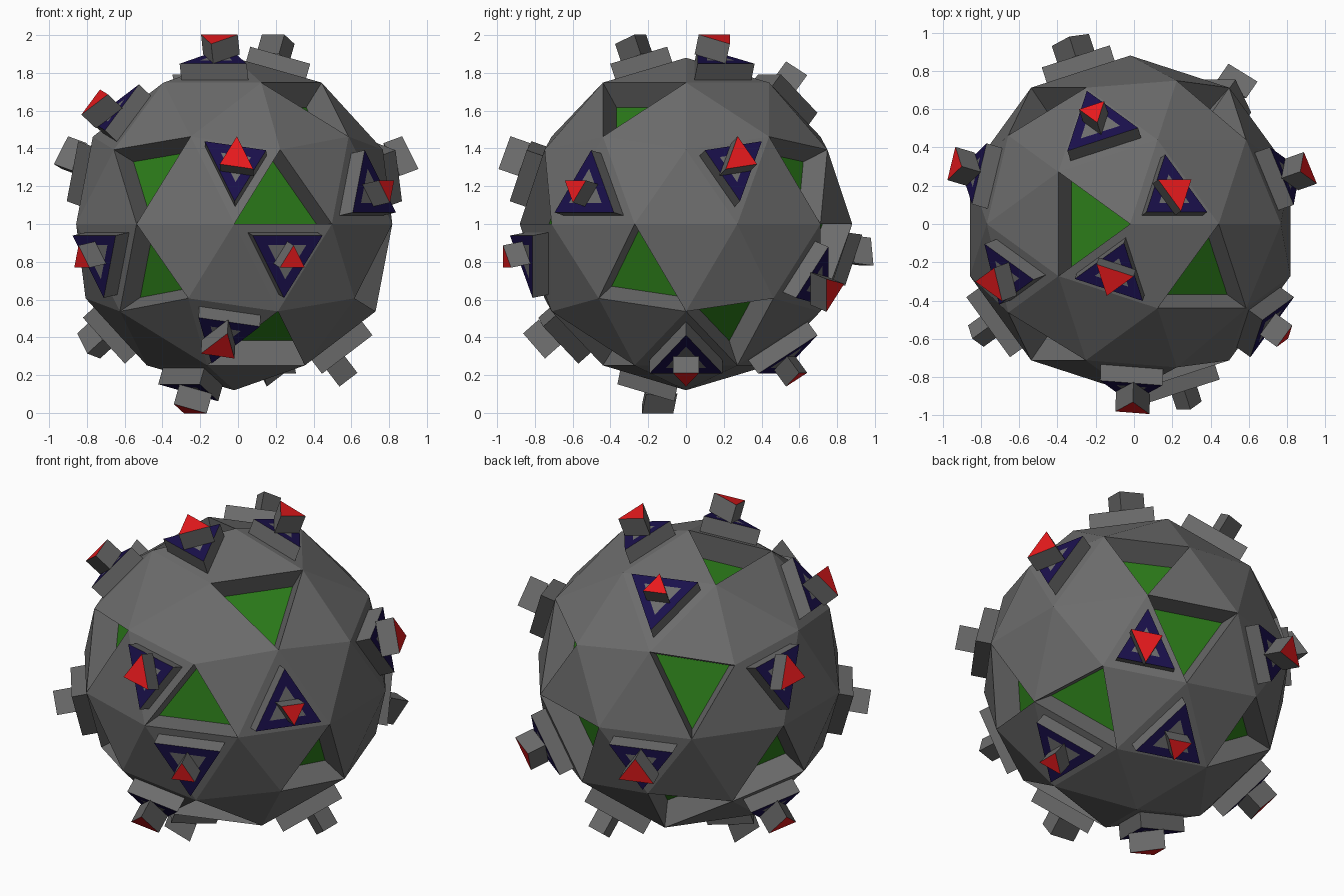
import bpy, bmesh
from math import radians, cos, sin, sqrt
from mathutils import Vector

if "Cube" in bpy.data.objects:
    bpy.data.objects.remove(bpy.data.objects["Cube"])

RADIUS = 0.88
CENTRE = Vector((-0.02, 0, 1.0))
RECESS, PLATE_H, STUD_H = 0.15, 0.09, 0.2

# facets picked by (azimuth in degrees, height on the unit sphere)
RECESSED = [(-126, .34), (-72, .16), (-126, -.34), (-72, -.79), (-36, .79),
            (180, .95), (54, .34), (-18, -.34), (23, -.64), (126, .34),
            (72, -.19), (162, -.34), (121, -.64)]
STUDDED = [(-90, .34), (-72, -.19), (-144, -.19), (-36, .19), (-95, -.64),
           (-144, -.95), (18, .34), (0, -.79), (72, -.79), (54, -.34),
           (108, -.16), (108, .79), (36, .95), (-108, .95), (-157, .64),
           (162, .34), (167, -.64)]

parts = {}


def add(part, pts):
    bm = parts.setdefault(part, bmesh.new())
    bm.faces.new([bm.verts.new(p) for p in pts])


def band(part, a, b):
    """Quads joining two matching triangles."""
    for i in range(3):
        j = (i + 1) % 3
        add(part, [a[i], a[j], b[j], b[i]])


def inset(tri, t):
    """Offset the triangle edges by t; past the inradius it flips over."""
    a, b, c = tri
    la, lb, lc = (b - c).length, (c - a).length, (a - b).length
    s = la + lb + lc
    mid = (a * la + b * lb + c * lc) / s
    r = (b - a).cross(c - a).length / s
    return [mid + (p - mid) * (1 - t / r) for p in tri]


def lift(tri, n, h):
    return [p + n * h for p in tri]


# faceted ball
ball = bmesh.new()
bmesh.ops.create_icosphere(ball, subdivisions=2, radius=RADIUS)
ball.normal_update()
ball.faces.ensure_lookup_table()


def pick(az, z):
    r, a = sqrt(1 - z * z), radians(az)
    d = Vector((r * cos(a), r * sin(a), z))
    return max(ball.faces, key=lambda f: f.calc_center_median().normalized().dot(d)).index


recessed = {pick(*k) for k in RECESSED}
studded = {pick(*k) for k in STUDDED}

for f in ball.faces:
    tri = [v.co + CENTRE for v in f.verts]
    n = f.normal.copy()
    if f.index in recessed:
        # sunken, slightly tapered pocket with a coloured floor
        floor = lift(inset(tri, 0.02), n, -RECESS)
        band("ball_shell", tri, floor)
        add("pocket_floors", floor)
        continue
    add("ball_shell", tri)
    if f.index in studded:
        # raised plate, coloured rim, turned prism with a coloured cap
        foot = inset(tri, 0.045)
        top = lift(foot, n, PLATE_H)
        inner = lift(inset(tri, 0.095), n, PLATE_H)
        prism = inset(tri, 0.197)
        cap = lift(prism, n, STUD_H)
        band("stud_plates", foot, top)
        band("stud_rims", top, inner)
        add("stud_plates", inner)
        band("stud_prisms", lift(prism, n, PLATE_H), cap)
        add("stud_caps", cap)
ball.free()

GREY = (0.15, 0.15, 0.15, 1)
COLOURS = {"pocket_floors": (0.025, 0.20, 0.01, 1),
           "stud_rims": (0.01, 0.005, 0.07, 1),
           "stud_caps": (0.80, 0.01, 0.012, 1)}

for name, bm in parts.items():
    bmesh.ops.remove_doubles(bm, verts=bm.verts[:], dist=1e-5)
    mesh = bpy.data.meshes.new(name)
    bm.to_mesh(mesh)
    bm.free()
    mat = bpy.data.materials.new(name + "_colour")
    mat.diffuse_color = COLOURS.get(name, GREY)
    mat.use_nodes = True
    mat.node_tree.nodes["Principled BSDF"].inputs["Base Color"].default_value = mat.diffuse_color
    mesh.materials.append(mat)
    bpy.context.collection.objects.link(bpy.data.objects.new(name, mesh))
